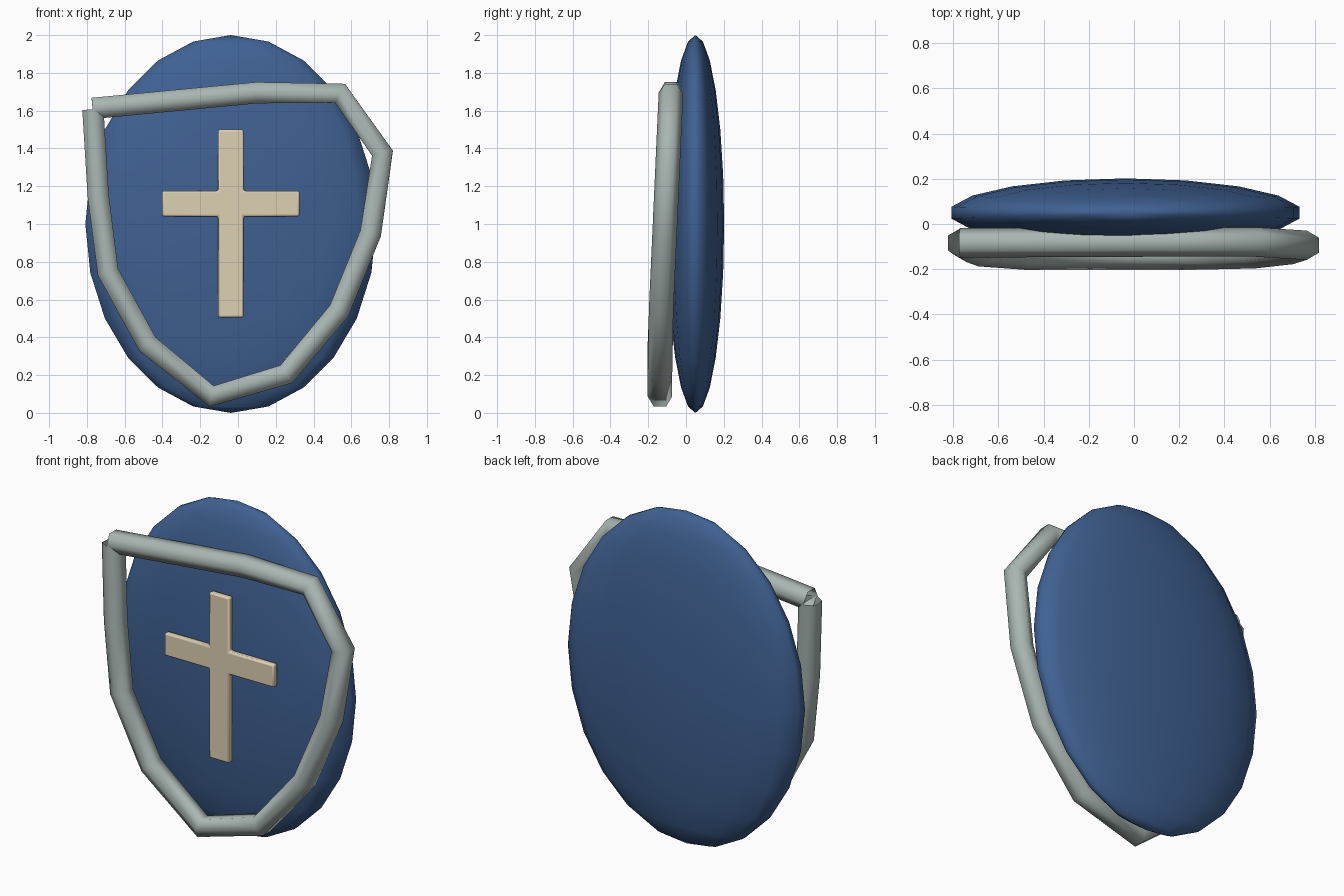
import bpy, bmesh, math
from mathutils import Vector

if "Cube" in bpy.data.objects:
    bpy.data.objects.remove(bpy.data.objects["Cube"])


def finish(name, bm, color, smooth=180):
    bmesh.ops.recalc_face_normals(bm, faces=bm.faces)
    me = bpy.data.meshes.new(name)
    bm.to_mesh(me)
    bm.free()
    ob = bpy.data.objects.new(name, me)
    bpy.context.collection.objects.link(ob)
    mat = bpy.data.materials.new(name + "_colour")
    mat.diffuse_color = (*color, 1)
    mat.use_nodes = True
    mat.node_tree.nodes["Principled BSDF"].inputs["Base Color"].default_value = mat.diffuse_color
    me.materials.append(mat)
    bpy.ops.object.select_all(action='DESELECT')
    ob.select_set(True)
    bpy.context.view_layer.objects.active = ob
    bpy.ops.object.shade_smooth_by_angle(angle=math.radians(smooth))
    return ob


# Shield body: flattened sphere with poles at top and bottom
bm = bmesh.new()
bmesh.ops.create_uvsphere(bm, u_segments=18, v_segments=12, radius=1)
for v in bm.verts:
    v.co = Vector((v.co.x * 0.782 - 0.038, v.co.y * 0.152 + 0.05, v.co.z + 1))
finish("shield_body", bm, (0.05, 0.12, 0.29))

# Rim: six-sided open tube along a shield-shaped path that leans slightly back
outline = [(-0.77, 1.612), (0.10, 1.695), (0.54, 1.692), (0.765, 1.375),
           (0.702, 0.95), (0.535, 0.54), (0.255, 0.205), (-0.14, 0.088),
           (-0.48, 0.365), (-0.688, 0.745), (-0.74, 1.15), (-0.768, 1.605)]
path = [Vector((x, -0.138 + max(0, z - 0.4) * 0.045, z)) for x, z in outline]
bm = bmesh.new()
rings = []
for i, p in enumerate(path):
    t = Vector((0, 0, 0))
    if i > 0:
        t += (p - path[i - 1]).normalized()
    if i < len(path) - 1:
        t += (path[i + 1] - p).normalized()
    t.normalize()
    side = t.cross(Vector((0, 1, 0))).normalized()
    depth = side.cross(t)
    rings.append([bm.verts.new(p + 0.065 * (depth * math.cos(k * math.pi / 3)
                                            + side * math.sin(k * math.pi / 3)))
                  for k in range(6)])
for a, b in zip(rings, rings[1:]):
    for k in range(6):
        j = (k + 1) % 6
        bm.faces.new((a[k], a[j], b[j], b[k]))
finish("rim", bm, (0.40, 0.47, 0.45))

# Cross: extruded profile with softened edges
l, r, cl, cr = -0.402, 0.326, -0.105, 0.03
b, t, cb, ct = 0.505, 1.5, 1.04, 1.176
profile = [(cl, b), (cr, b), (cr, cb), (r, cb), (r, ct), (cr, ct),
           (cr, t), (cl, t), (cl, ct), (l, ct), (l, cb), (cl, cb)]
bm = bmesh.new()
face = bm.faces.new([bm.verts.new((x, -0.128, z)) for x, z in profile])
out = bmesh.ops.extrude_face_region(bm, geom=[face])
for v in out["geom"]:
    if isinstance(v, bmesh.types.BMVert):
        v.co.y = -0.09
cross = finish("cross", bm, (0.73, 0.63, 0.45), 30)
bevel = cross.modifiers.new("soft_edges", 'BEVEL')
bevel.width = 0.01
bevel.segments = 2
